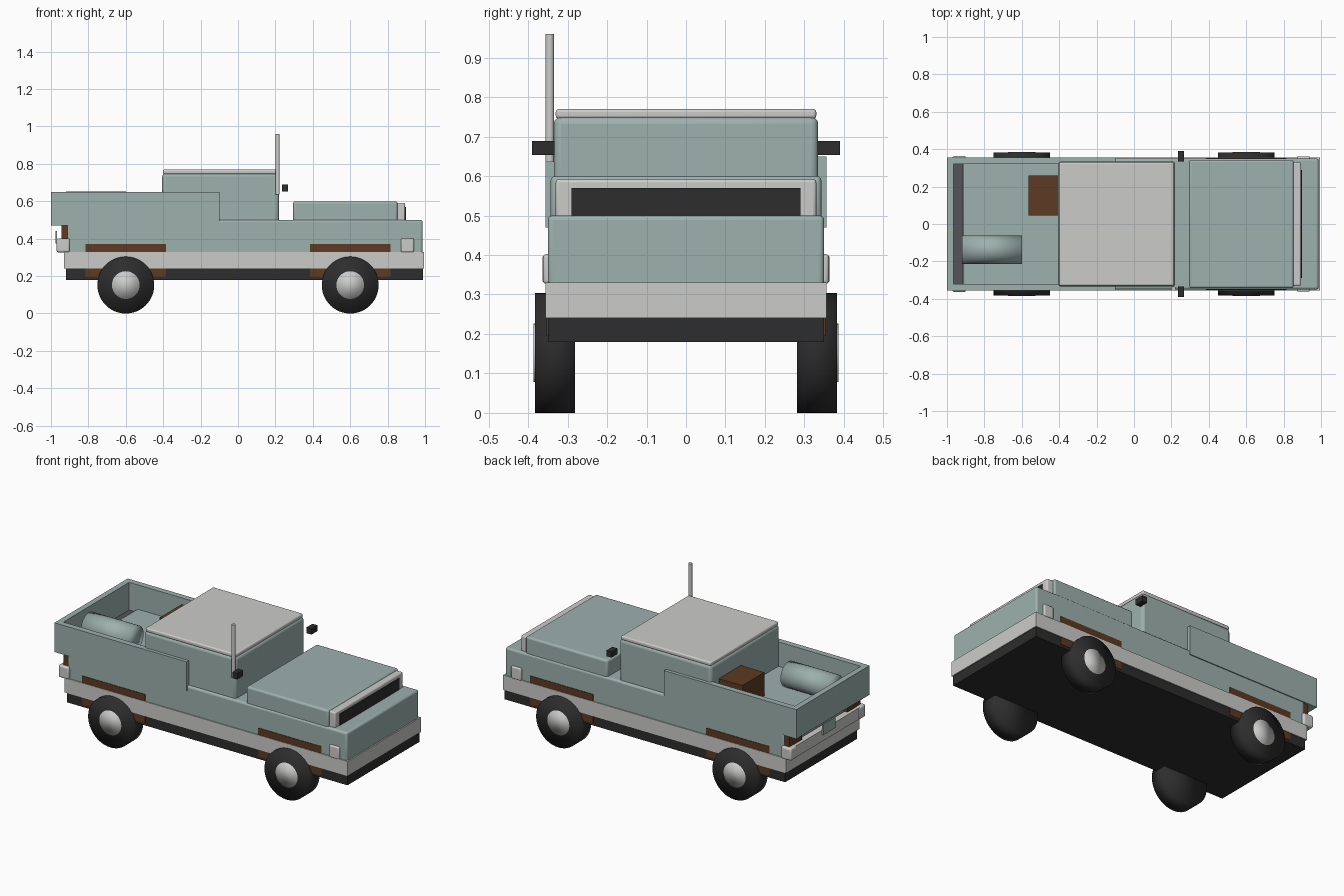
import bpy
from math import radians

cube = bpy.data.objects.get("Cube")
if cube:
    bpy.data.objects.remove(cube, do_unlink=True)


def material(name, r, g, b):
    m = bpy.data.materials.new(name)
    m.use_nodes = True
    m.diffuse_color = (r, g, b, 1)
    m.node_tree.nodes["Principled BSDF"].inputs["Base Color"].default_value = (r, g, b, 1)
    return m


teal = material("dusty teal paint", 0.34, 0.44, 0.42)
grey = material("light grey trim", 0.6, 0.6, 0.59)
black = material("black rubber", 0.026, 0.026, 0.026)
brown = material("rust brown", 0.11, 0.042, 0.016)
dark = material("dark grey liner", 0.09, 0.09, 0.1)


def box(name, mat, x, y, z, bevel=0):
    """Box between the given (low, high) limits, optionally with rounded edges."""
    limits = (x, y, z)
    bpy.ops.mesh.primitive_cube_add(size=1, location=[(a + b) / 2 for a, b in limits])
    ob = bpy.context.object
    ob.name = name
    ob.scale = [b - a for a, b in limits]
    bpy.ops.object.transform_apply(location=False, rotation=False, scale=True)
    ob.data.materials.append(mat)
    if bevel:
        mod = ob.modifiers.new("rounded edges", "BEVEL")
        mod.width = bevel
        mod.segments = 3
        bpy.ops.object.shade_smooth_by_angle(angle=radians(35))
    return ob


def side_boxes(name, mat, x, y, z, bevel=0):
    """Matching boxes on both sides of the vehicle."""
    box("left_" + name, mat, x, y, z, bevel)
    box("right_" + name, mat, x, (-y[1], -y[0]), z, bevel)


def cylinder(name, mat, radius, depth, loc, rot=(0, 0, 0), soft=False):
    bpy.ops.mesh.primitive_cylinder_add(vertices=48, radius=radius, depth=depth,
                                        location=loc, rotation=rot)
    ob = bpy.context.object
    ob.name = name
    ob.data.materials.append(mat)
    if soft:
        bpy.ops.object.shade_smooth()
    else:
        bpy.ops.object.shade_smooth_by_angle(angle=radians(40))
    return ob


# Lower body
box("chassis", black, (-0.92, 0.99), (-0.35, 0.35), (0.18, 0.25))
box("bumper_band", grey, (-0.93, 0.995), (-0.356, 0.356), (0.24, 0.33))
box("main_body", teal, (-0.915, 0.987), (-0.35, 0.35), (0.3, 0.5), 0.012)

# Cab and hood
box("cab", teal, (-0.405, 0.22), (-0.335, 0.335), (0.48, 0.75), 0.018)
box("roof", grey, (-0.4, 0.213), (-0.33, 0.33), (0.745, 0.77), 0.008)
box("hood", teal, (0.295, 0.853), (-0.343, 0.343), (0.48, 0.6), 0.012)
box("grille_frame", grey, (0.845, 0.893), (-0.33, 0.33), (0.48, 0.592), 0.008)
box("grille", black, (0.89, 0.897), (-0.29, 0.29), (0.5, 0.57))

# Open cargo bed
side_boxes("bed_wall", teal, (-1, -0.1), (0.32, 0.356), (0.47, 0.65))
box("tailgate", teal, (-1, -0.965), (-0.32, 0.32), (0.47, 0.65))
box("bed_liner", dark, (-0.966, -0.914), (-0.32, 0.32), (0.47, 0.48))
box("crate", brown, (-0.565, -0.4), (0.045, 0.26), (0.49, 0.645))
cylinder("bedroll", teal, 0.076, 0.32, (-0.76, -0.137, 0.575), (0, radians(90), 0), True)

# Rear bumper, lamps and plate
box("rear_bumper", grey, (-0.965, -0.925), (-0.35, 0.35), (0.33, 0.4))
side_boxes("rear_bumper_end", grey, (-0.97, -0.9), (0.3, 0.364), (0.327, 0.402), 0.01)
side_boxes("tail_lamp", brown, (-0.945, -0.912), (0.22, 0.345), (0.4, 0.472))
box("rear_plate", teal, (-0.977, -0.969), (-0.06, 0.06), (0.375, 0.44))

# Front corner lamps and side mirrors
side_boxes("corner_lamp", grey, (0.872, 0.94), (0.33, 0.362), (0.327, 0.402), 0.008)
side_boxes("mirror", black, (0.234, 0.268), (0.333, 0.39), (0.653, 0.689))

# Wheels with hubs and rusty arches
for end, x in (("rear", -0.6), ("front", 0.6)):
    side_boxes(end + "_arch", brown, (x - 0.215, x + 0.215), (0.3, 0.353), (0.195, 0.372))
    for side, s in (("left", 1), ("right", -1)):
        turn = (radians(90), 0, 0)
        cylinder(f"{end}_{side}_tyre", black, 0.152, 0.102, (x, s * 0.332, 0.152), turn, True)
        cylinder(f"{end}_{side}_hub", grey, 0.074, 0.02, (x, s * 0.376, 0.152), turn, True)

# Antenna
cylinder("antenna", grey, 0.011, 0.325, (0.212, -0.345, 0.7975))
